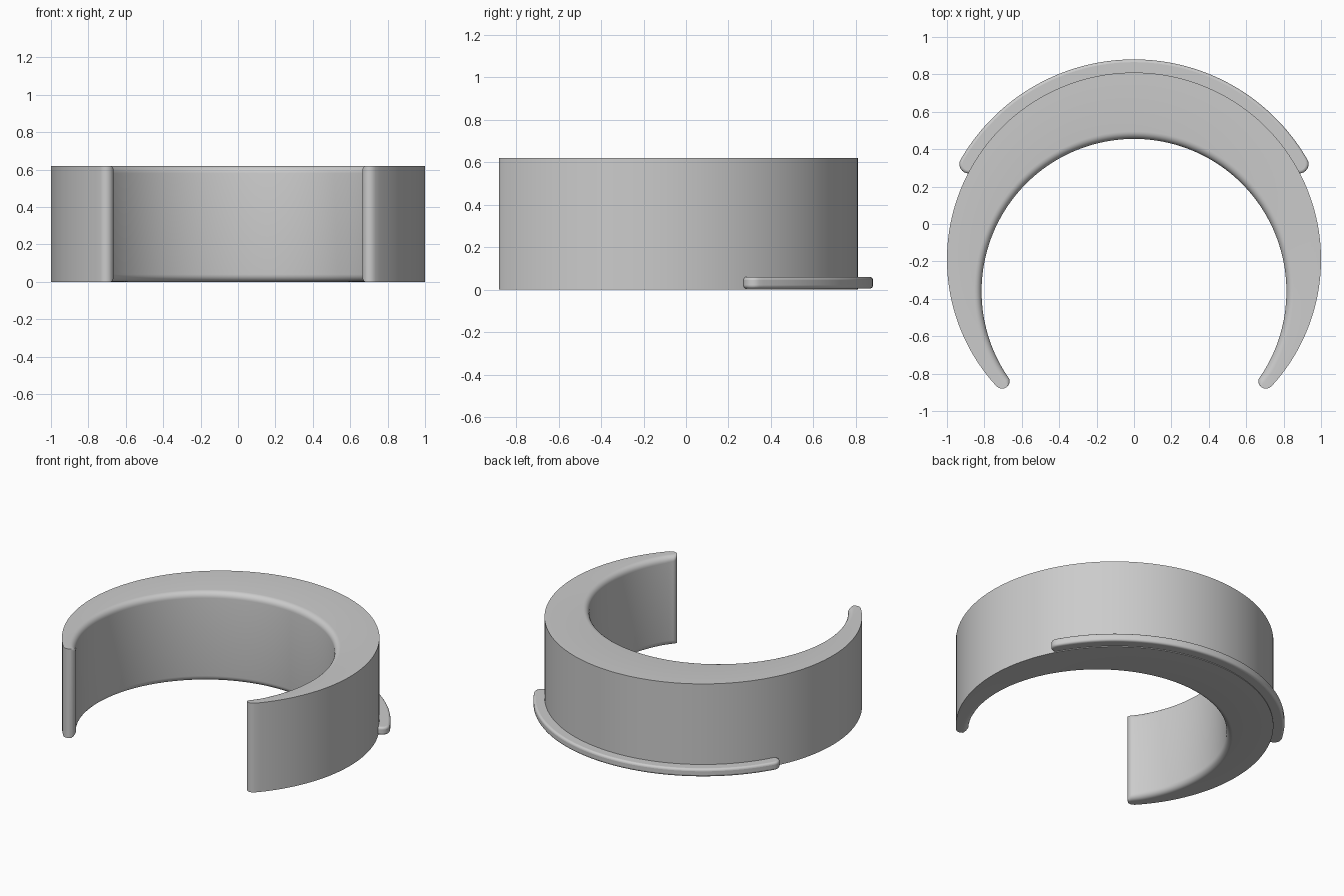
import bpy, bmesh
from math import sin, cos, pi, radians
from mathutils import Vector

cube = bpy.data.objects.get("Cube")
if cube:
    bpy.data.objects.remove(cube)

HEIGHT, FILLET = 0.62, 0.04
OUTER = (Vector((0, -0.19)), 1.0)      # outer wall circle
BORE = (Vector((0, -0.36)), 0.815)     # offset inner circle
TIP = (Vector((0.705, -0.84)), 0.04)   # rounded end of each arm
TIP_OUT, TIP_IN = radians(-42.7), radians(-34.2)

grey = bpy.data.materials.new("plain_grey")
grey.use_nodes = True
grey.diffuse_color = (0.6, 0.6, 0.6, 1)
grey.node_tree.nodes["Principled BSDF"].inputs["Base Color"].default_value = (0.6, 0.6, 0.6, 1)


def polar(circle, angle):
    return circle[0] + circle[1] * Vector((cos(angle), sin(angle)))


def arc(circle, start, end, steps):
    return [polar(circle, start + (end - start) * i / steps) for i in range(steps + 1)]


def finish(bm, name):
    bmesh.ops.recalc_face_normals(bm, faces=bm.faces)
    mesh = bpy.data.meshes.new(name)
    bm.to_mesh(mesh)
    bm.free()
    mesh.materials.append(grey)
    obj = bpy.data.objects.new(name, mesh)
    bpy.context.collection.objects.link(obj)
    bpy.ops.object.select_all(action='DESELECT')
    obj.select_set(True)
    bpy.context.view_layer.objects.active = obj
    bpy.ops.object.shade_smooth_by_angle(angle=radians(35))
    return obj


def section(out, inn):
    """Vertical slice of the wall with rounded bore edges."""
    across = out - inn
    f = min(FILLET, 0.45 * across.length)
    way = across.normalized() if across.length > 1e-6 else Vector((0, 0))
    turns = [i * pi / 12 for i in range(7)]
    low = [(inn + way * f * (1 - sin(a)), f * (1 - cos(a))) for a in turns]
    high = [(p, HEIGHT - z) for p, z in reversed(low)]
    points = [(out, HEIGHT), (out, 0)] + low + high
    return [(p.x, p.y, z) for p, z in points]


# Crescent ring: sweep the slice from the back centre round one arm's tip
middle = (TIP_OUT + TIP_IN - pi) / 2
outs = arc(OUTER, pi / 2, TIP_OUT, 64) + arc(TIP, TIP_OUT, middle, 8)[1:]
inns = arc(BORE, pi / 2, TIP_IN, 64) + arc(TIP, TIP_IN - pi, middle, 8)[1:]
bm = bmesh.new()
rows = [[bm.verts.new(p) for p in section(o, i)] for o, i in zip(outs, inns)]
for a, b in zip(rows, rows[1:]):
    for k in range(len(a)):
        n = (k + 1) % len(a)
        bm.faces.new((a[k], a[n], b[n], b[k]))
bmesh.ops.remove_doubles(bm, verts=bm.verts, dist=1e-5)
ring = finish(bm, "crescent_ring")
mirror = ring.modifiers.new("Mirror", 'MIRROR')
mirror.use_clip = True

# Thin lip round the back foot of the ring, with rounded ends
start, stop = radians(30), radians(150)
centre, half = OUTER[0], 0.05
path = (centre, 1.02)
outline = arc((centre, path[1] + half), start, stop, 96)
outline += arc((polar(path, stop), half), stop, stop + pi, 12)[1:]
outline += arc((centre, path[1] - half), stop, start, 96)[1:]
outline += arc((polar(path, start), half), start - pi, start, 12)[1:-1]
bm = bmesh.new()
base = bm.faces.new([bm.verts.new((p.x, p.y, 0.005)) for p in outline])
grown = bmesh.ops.extrude_face_region(bm, geom=[base])
tops = [v for v in grown["geom"] if isinstance(v, bmesh.types.BMVert)]
bmesh.ops.translate(bm, verts=tops, vec=(0, 0, 0.055))
lip = finish(bm, "back_lip")
bevel = lip.modifiers.new("Bevel", 'BEVEL')
bevel.width = 0.015
bevel.segments = 4
bevel.limit_method = 'ANGLE'
bevel.angle_limit = radians(40)
